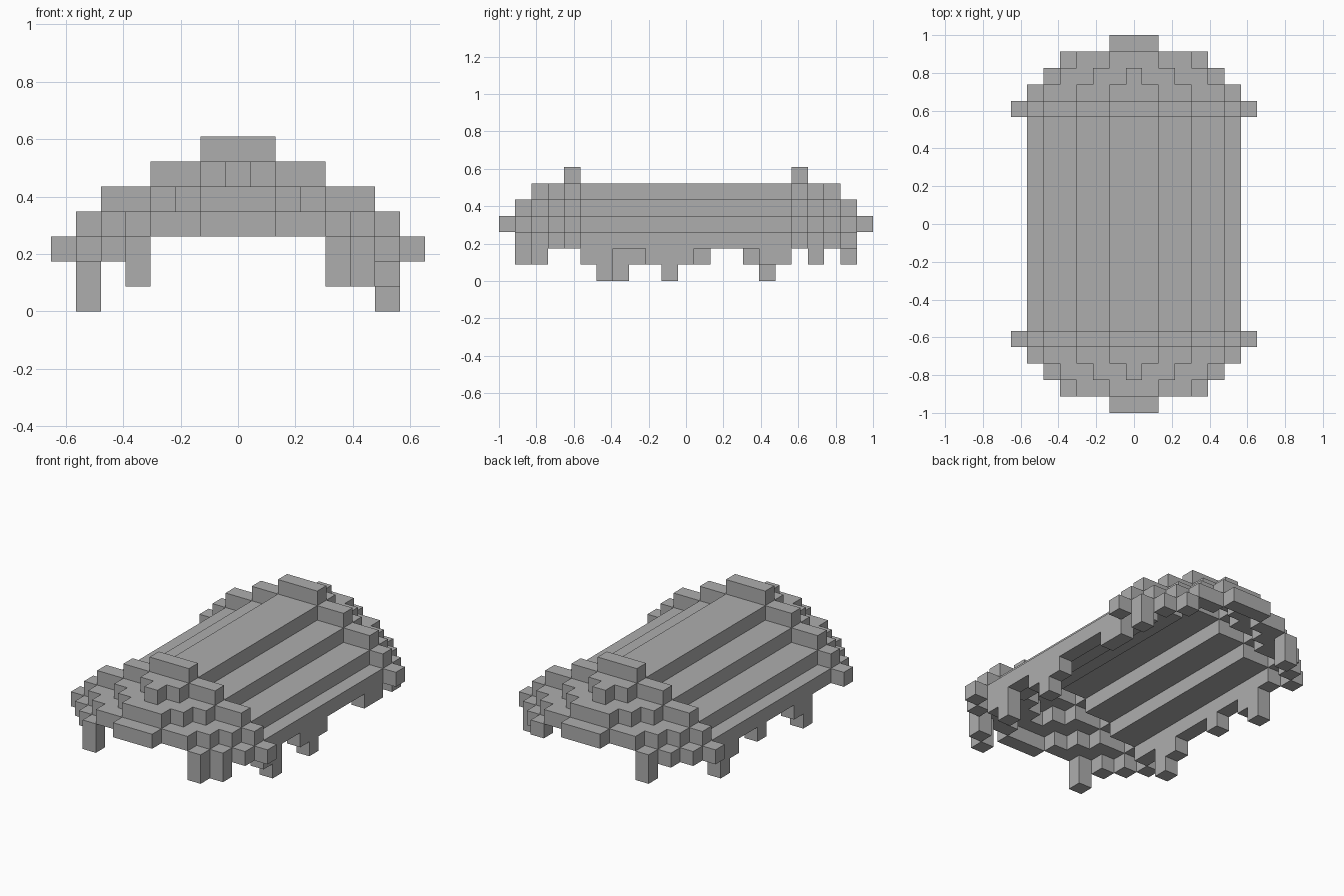
import bpy
import bmesh
from mathutils import Vector

if "Cube" in bpy.data.objects:
    bpy.data.objects.remove(bpy.data.objects["Cube"], do_unlink=True)

U = 2 / 23  # size of one block

grey = bpy.data.materials.new("plain grey")
grey.use_nodes = True
colour = (0.42, 0.42, 0.42, 1)
grey.diffuse_color = colour
grey.node_tree.nodes["Principled BSDF"].inputs["Base Color"].default_value = colour


def arch(y, steps, top):
    """Stepped arch of blocks at one y; steps are the outer x of each level, going down."""
    cells = set()
    inner = 0
    for drop, outer in enumerate(steps):
        for x in range(inner, outer + 1):
            cells |= {(x, y, top - drop), (-x, y, top - drop)}
        inner = outer + 1
    return cells


def column(x, y, bottom):
    return {(x, y, z) for z in range(bottom, 2)}


# Long hollow canopy, tapering in diagonal steps at both ends
canopy = set()
for y in range(-6, 7):
    canopy |= arch(y, (1, 3, 5, 6), 5)
for s in (-1, 1):
    canopy |= arch(s * 8, (1, 3, 5, 6), 5)
    canopy |= arch(s * 9, (0, 2, 4, 5), 5)
    canopy |= arch(s * 10, (1, 3, 4), 4)
    canopy |= arch(s * 11, (1,), 3)

# Raised bands across the canopy
parts = {
    "canopy": canopy,
    "front_band": arch(-7, (1, 3, 5, 6, 7), 6),
    "back_band": arch(7, (1, 3, 5, 6, 7), 6),
}

# Ragged fringe hanging from the rim, long drops reach the ground
left, right, corners = set(), set(), set()
for y in (-6, -5, -2, -1, 0, 5, 6, 8):
    left |= column(6, y, 0 if y in (-5, -1) else 1)
for y in (-4, -3, 1, 4, 5):
    right |= column(-6, y, 0 if y in (-4, 5) else 1)
for x, y in ((4, -10), (-4, -10), (5, -9), (-4, 10)):
    corners |= column(x, y, 1)
parts.update(left_fringe=left, right_fringe=right, corner_fringe=corners)

solid = set().union(*parts.values())


def build(name, cells):
    """Make the outside faces of a group of blocks, joined into flat panels."""
    bm = bmesh.new()
    for cell in sorted(cells):
        centre = Vector(cell) + Vector((0, 0, 0.5))
        for axis in range(3):
            for sign in (-1, 1):
                n = Vector((0, 0, 0))
                n[axis] = sign
                neighbour = tuple(int(c + d) for c, d in zip(cell, n))
                if neighbour in solid:
                    continue
                a = Vector((0, 0, 0))
                a[(axis + 1) % 3] = 0.5
                b = n.cross(a)
                m = centre + n * 0.5
                bm.faces.new([bm.verts.new((m + c) * U)
                              for c in (-a - b, a - b, a + b, b - a)])
    bmesh.ops.remove_doubles(bm, verts=bm.verts, dist=0.001)
    bmesh.ops.dissolve_limit(bm, angle_limit=0.01, verts=bm.verts, edges=bm.edges)
    mesh = bpy.data.meshes.new(name)
    bm.to_mesh(mesh)
    bm.free()
    mesh.materials.append(grey)
    bpy.context.collection.objects.link(bpy.data.objects.new(name, mesh))


for name, cells in parts.items():
    build(name, cells)
